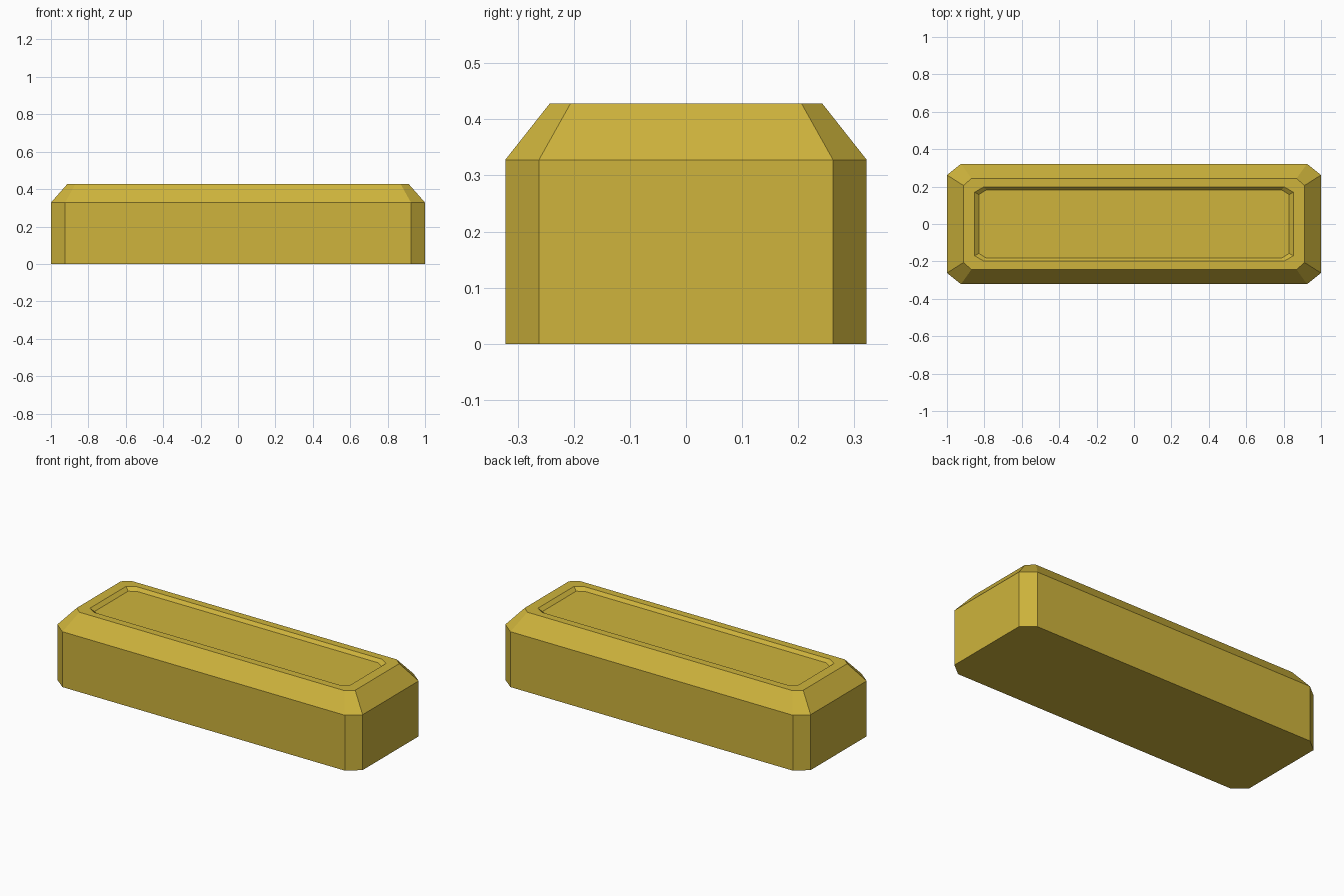
import bpy, bmesh

if "Cube" in bpy.data.objects:
    bpy.data.objects.remove(bpy.data.objects["Cube"])

gold = bpy.data.materials.new("gold")
gold.diffuse_color = (0.62, 0.455, 0.045, 1)
gold.use_nodes = True
gold.node_tree.nodes["Principled BSDF"].inputs["Base Color"].default_value = gold.diffuse_color


def octagon(hx, hy, cx, cy, z):
    """Rectangle with half sizes hx, hy and corners cut by cx, cy."""
    x, y = hx - cx, hy - cy
    return [(hx, -y, z), (hx, y, z), (x, hy, z), (-x, hy, z),
            (-hx, y, z), (-hx, -y, z), (-x, -hy, z), (x, -hy, z)]


# Chamfered bar lofted from the base, over the bevelled rim, into the top recess
rings = [
    (1.0, 0.322, 0.075, 0.06, 0.0),      # base
    (1.0, 0.322, 0.075, 0.06, 0.328),    # top of walls
    (0.912, 0.243, 0.043, 0.037, 0.428),  # top of bevel
    (0.852, 0.199, 0.05, 0.029, 0.428),  # recess edge
    (0.83, 0.182, 0.04, 0.025, 0.41),    # recess floor
]
bm = bmesh.new()
loops = [[bm.verts.new(p) for p in octagon(*r)] for r in rings]
for low, high in zip(loops, loops[1:]):
    for i in range(8):
        j = (i + 1) % 8
        bm.faces.new((low[i], low[j], high[j], high[i]))
bm.faces.new(loops[0][::-1])
bm.faces.new(loops[-1])
bmesh.ops.recalc_face_normals(bm, faces=bm.faces)

mesh = bpy.data.meshes.new("bar")
bm.to_mesh(mesh)
bm.free()
mesh.materials.append(gold)
bpy.context.collection.objects.link(bpy.data.objects.new("bar", mesh))
